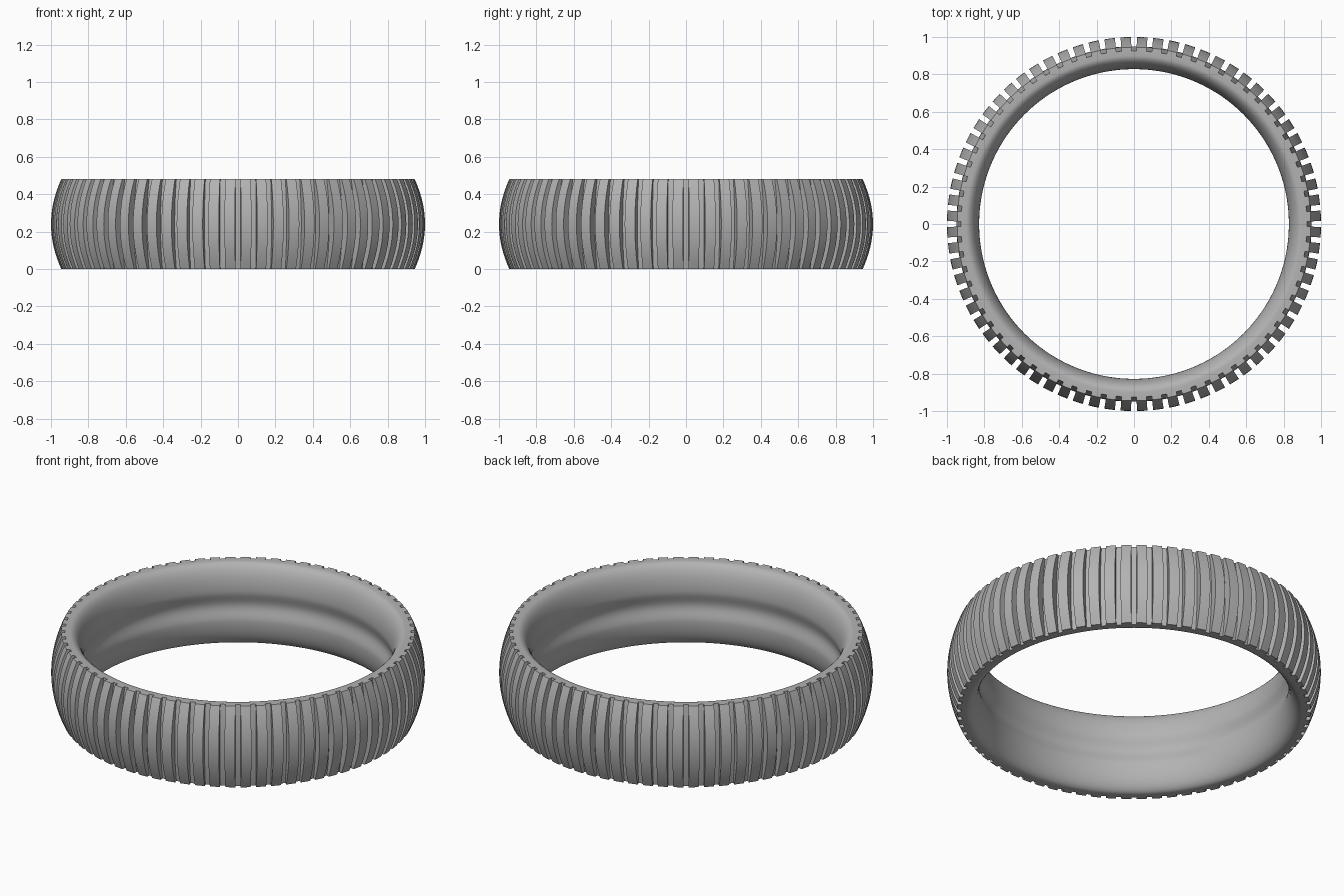
import bpy
import bmesh
from math import sin, cos, pi, radians

if "Cube" in bpy.data.objects:
    bpy.data.objects.remove(bpy.data.objects["Cube"], do_unlink=True)

HEIGHT = 0.48
HALF = HEIGHT / 2
TEETH = 72
GAP = 0.35          # share of each pitch taken by the groove
STEPS = 16          # points up the curved outer wall
RIM_IN, RIM_FLOOR, RIM_OUT = 0.90, 0.925, 0.945


def bowed(edge, middle):
    """Outer wall from bottom to top, bulging at mid height."""
    points = []
    for i in range(STEPS + 1):
        t = 2 * i / STEPS - 1
        points.append((middle - (middle - edge) * t * t, HALF + HALF * t))
    return points


# Inner wall: two rounded bands with a shallow channel between them
lower = []
for i in range(13):                      # rounded shoulder in from the rim
    a = i / 12 * pi / 2
    lower.append((RIM_IN - 0.072 * sin(a), 0.15 * (1 - cos(a))))
for i in range(1, 9):                    # soft dip to the channel centre
    t = i / 8
    lower.append((0.828 + 0.018 * (1 - cos(pi * t)) / 2, 0.15 + (HALF - 0.15) * t))
inner = lower + [(r, HEIGHT - z) for r, z in reversed(lower[:-1])]
inner.reverse()                          # top to bottom


def section(edge, middle):
    return inner + [(RIM_FLOOR, 0)] + bowed(edge, middle) + [(RIM_FLOOR, HEIGHT)]


tooth = section(RIM_OUT, 1.0)
groove = section(RIM_FLOOR, 0.95)

# Sections placed round the ring; each groove is centred on a pitch boundary
pitch = 2 * pi / TEETH
columns = []
for k in range(TEETH):
    for f, profile in ((0, groove), (GAP / 2, groove), (GAP / 2, tooth),
                       (0.5, tooth), (1 - GAP / 2, tooth), (1 - GAP / 2, groove)):
        columns.append(((k + f) * pitch, profile))

bm = bmesh.new()
rings = [[bm.verts.new((r * cos(a), r * sin(a), z)) for r, z in profile]
         for a, profile in columns]
for c, ring in enumerate(rings):
    following = rings[(c + 1) % len(rings)]
    for i in range(len(ring)):
        j = (i + 1) % len(ring)
        bm.faces.new((ring[i], following[i], following[j], ring[j]))
bmesh.ops.remove_doubles(bm, verts=bm.verts[:], dist=0.00005)
bmesh.ops.dissolve_degenerate(bm, edges=bm.edges[:], dist=0.00005)
bmesh.ops.recalc_face_normals(bm, faces=bm.faces[:])

mesh = bpy.data.meshes.new("ridged_ring")
bm.to_mesh(mesh)
bm.free()
ring_object = bpy.data.objects.new("ridged_ring", mesh)
bpy.context.collection.objects.link(ring_object)

# Plain grey material
grey = bpy.data.materials.new("grey")
grey.use_nodes = True
colour = (0.45, 0.45, 0.45, 1)
grey.diffuse_color = colour
grey.node_tree.nodes["Principled BSDF"].inputs["Base Color"].default_value = colour
mesh.materials.append(grey)

# Smooth curves, crisp ridges
bpy.ops.object.select_all(action="DESELECT")
ring_object.select_set(True)
bpy.context.view_layer.objects.active = ring_object
bpy.ops.object.shade_smooth_by_angle(angle=radians(30))
